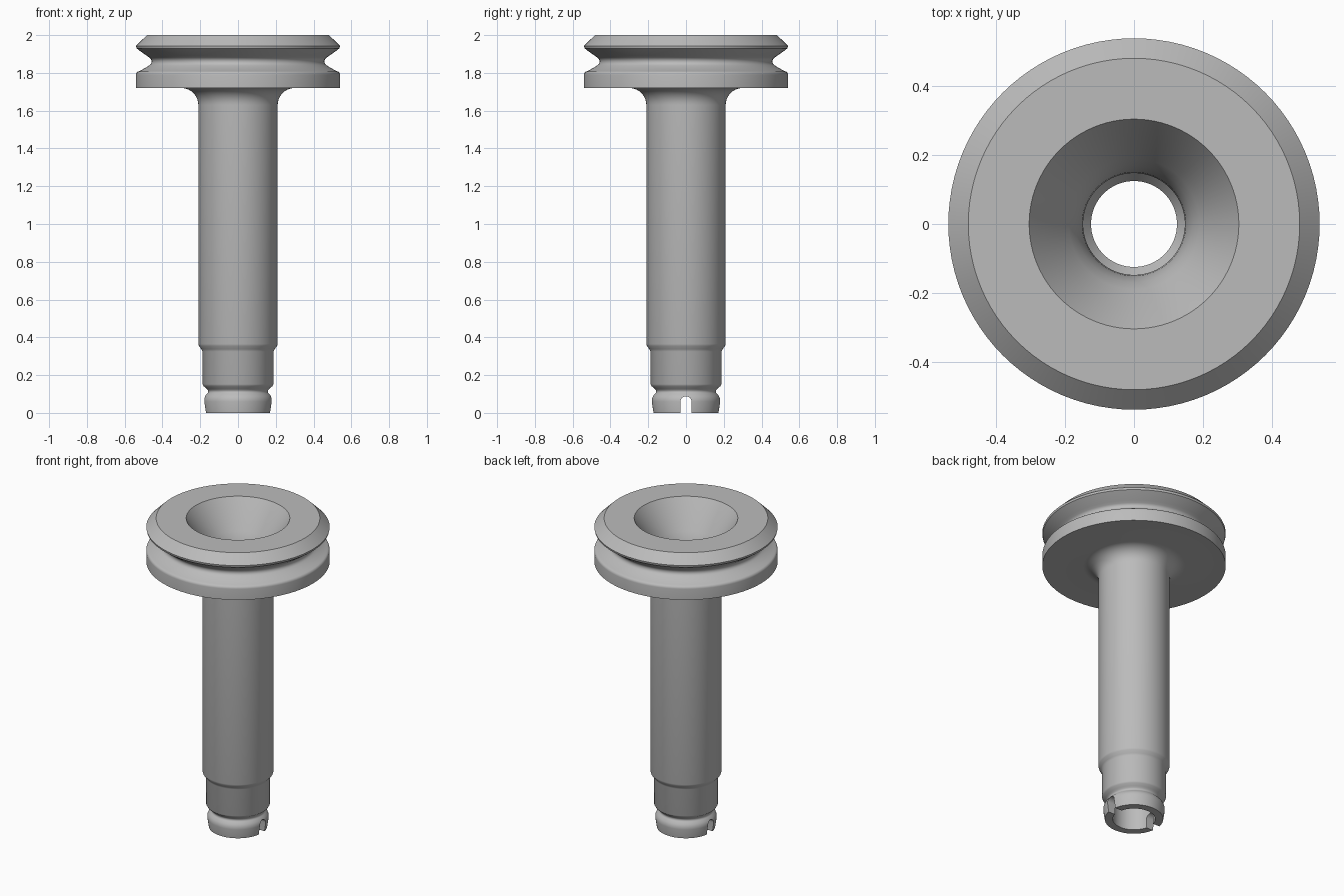
import bpy, bmesh, math
from mathutils import Matrix, Vector

cube = bpy.data.objects.get("Cube")
if cube:
    bpy.data.objects.remove(cube, do_unlink=True)

SEGMENTS = 96

steel = bpy.data.materials.new("grey steel")
steel.use_nodes = True
GREY = (0.5, 0.5, 0.5, 1)
steel.diffuse_color = GREY
steel.node_tree.nodes["Principled BSDF"].inputs["Base Color"].default_value = GREY


def arc(cx, cz, r, start, end, steps=6):
    """Profile points (radius, height) along a circular arc, angles in degrees."""
    angles = [math.radians(start + (end - start) * i / steps) for i in range(steps + 1)]
    return [(cx + r * math.cos(a), cz + r * math.sin(a)) for a in angles]


def new_object(name, bm):
    bmesh.ops.recalc_face_normals(bm, faces=bm.faces)
    mesh = bpy.data.meshes.new(name)
    bm.to_mesh(mesh)
    bm.free()
    mesh.materials.append(steel)
    obj = bpy.data.objects.new(name, mesh)
    bpy.context.collection.objects.link(obj)
    return obj


def lathe(name, profile):
    """Revolve a closed profile around z."""
    bm = bmesh.new()
    verts = [bm.verts.new((r, 0, z)) for r, z in profile]
    edges = [bm.edges.new((a, b)) for a, b in zip(verts, verts[1:] + verts[:1])]
    bmesh.ops.spin(bm, geom=verts + edges, cent=(0, 0, 0), axis=(0, 0, 1),
                   angle=math.tau, steps=SEGMENTS, use_merge=True)
    bmesh.ops.remove_doubles(bm, verts=bm.verts, dist=0.0001)
    return new_object(name, bm)


# Grooved flange
flange = [(0.305, 2), (0.482, 2), (0.54, 1.943), (0.537, 1.93), (0.52, 1.917)]
flange += [(0.482, 1.89)] + arc(0.482, 1.861, 0.024, 125, 235)
flange += [(0.482, 1.832), (0.52, 1.81)] + arc(0.52, 1.79, 0.02, 60, 0, 4) + [(0.54, 1.72)]

# Filleted shaft with a shoulder near its lower end
shaft = arc(0.3, 1.63, 0.09, 90, 180, 10)
shaft += [(0.21, 0.365), (0.207, 0.354), (0.194, 0.338), (0.188, 0.325)]

# Retaining groove and tapered tip
tip = [(0.188, 0.152), (0.183, 0.142), (0.168, 0.13)]
tip += arc(0.172, 0.113, 0.014, 130, 230, 5)
tip += [(0.174, 0.09), (0.18, 0.075), (0.181, 0.06), (0.172, 0), (0.125, 0)]

# Stepped bore opening into a funnel
bore = [(0.125, 0.33), (0.148, 0.36), (0.148, 1.67), (0.151, 1.71),
        (0.158, 1.75), (0.17, 1.785), (0.19, 1.825)]

body = lathe("flanged_tube", flange + shaft + tip + bore)

# Round-topped slot across the tip
bm = bmesh.new()
slot = [(-0.03, -0.1)] + arc(0, 0.058, 0.03, 180, 0, 12) + [(0.03, -0.1)]
face = bm.faces.new([bm.verts.new((-0.4, y, z)) for y, z in slot])
ext = bmesh.ops.extrude_face_region(bm, geom=[face])
bmesh.ops.translate(bm, vec=Vector((0.8, 0, 0)),
                    verts=[g for g in ext["geom"] if isinstance(g, bmesh.types.BMVert)])
cutter = new_object("slot_cutter", bm)
cutter.hide_render = True

cut = body.modifiers.new("slot", "BOOLEAN")
cut.operation = "DIFFERENCE"
cut.solver = "EXACT"
cut.object = cutter

bpy.ops.object.select_all(action="DESELECT")
body.select_set(True)
bpy.context.view_layer.objects.active = body
bpy.ops.object.modifier_apply(modifier=cut.name)
bpy.data.objects.remove(cutter, do_unlink=True)
bpy.ops.object.shade_smooth_by_angle(angle=math.radians(32))
